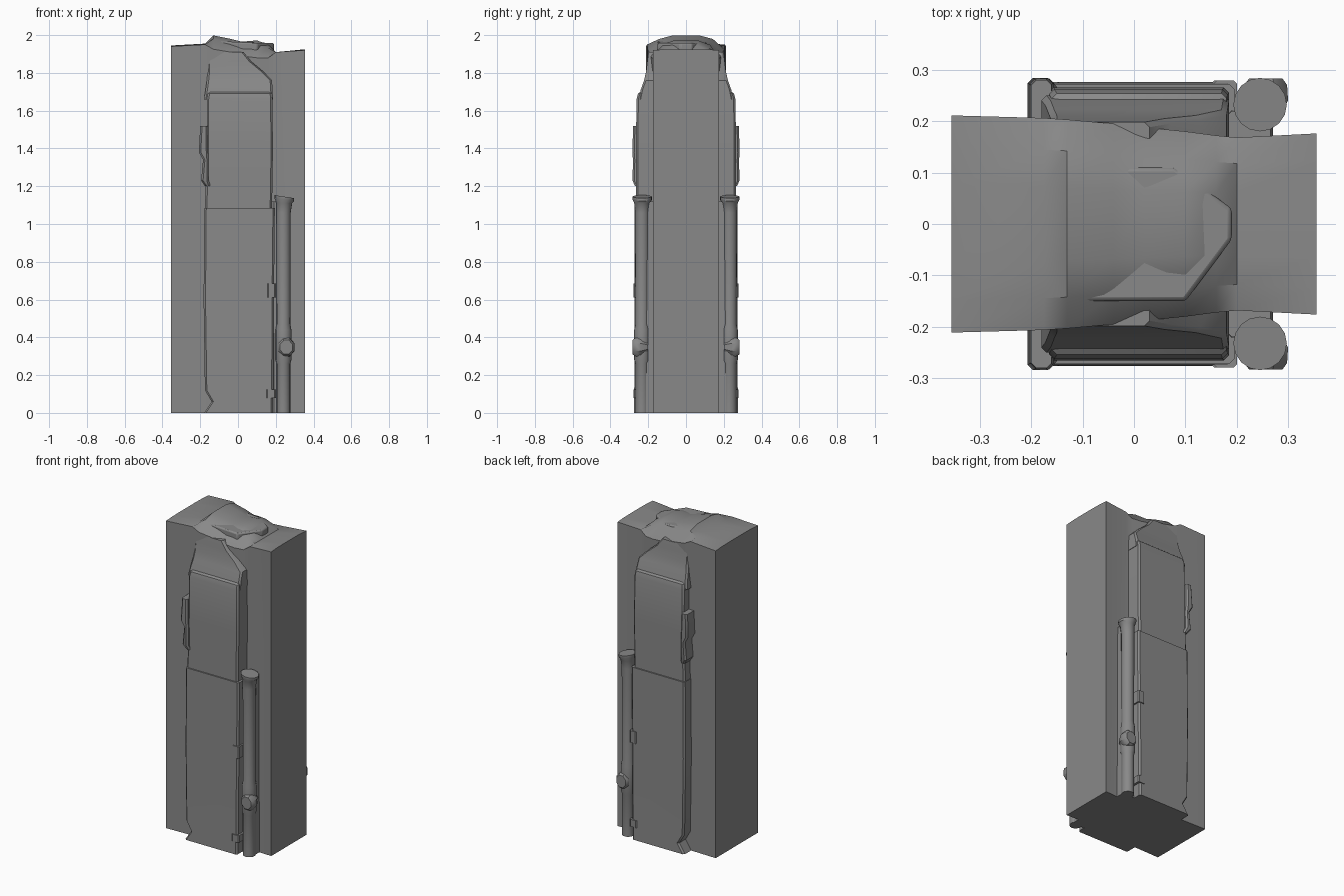
import bpy, bmesh, math

if "Cube" in bpy.data.objects:
    bpy.data.objects.remove(bpy.data.objects["Cube"])

# Dark grey finish shared by every part
grey = bpy.data.materials.new("dark_grey")
grey.diffuse_color = (0.25, 0.25, 0.25, 1.0)
grey.use_nodes = True
grey.node_tree.nodes["Principled BSDF"].inputs["Base Color"].default_value = grey.diffuse_color


def finish(name, bm, mirror=True, bevel=0.0):
    """Turn a bmesh into a named object, mirrored from front (-y) to back."""
    bmesh.ops.recalc_face_normals(bm, faces=bm.faces[:])
    mesh = bpy.data.meshes.new(name)
    bm.to_mesh(mesh)
    bm.free()
    mesh.materials.append(grey)
    ob = bpy.data.objects.new(name, mesh)
    bpy.context.collection.objects.link(ob)
    if bevel:
        b = ob.modifiers.new("bevel", 'BEVEL')
        b.width, b.segments = bevel, 2
    if mirror:
        m = ob.modifiers.new("mirror", 'MIRROR')
        m.use_axis = (False, True, False)
        m.use_mirror_merge = False
    bpy.ops.object.select_all(action='DESELECT')
    ob.select_set(True)
    bpy.context.view_layer.objects.active = ob
    bpy.ops.object.shade_smooth_by_angle(angle=math.radians(35))
    return ob


def loft(name, loops, **kw):
    """Skin a stack of equal-length point loops and cap both ends."""
    bm = bmesh.new()
    rings = [[bm.verts.new(p) for p in loop] for loop in loops]
    n = len(rings[0])
    for a, b in zip(rings, rings[1:]):
        for i in range(n):
            j = (i + 1) % n
            bm.faces.new((a[i], a[j], b[j], b[i]))
    bm.faces.new(rings[0])
    bm.faces.new(rings[-1])
    return finish(name, bm, **kw)


def slab(x0, x1, front, z, back=-0.1, c=0.01):
    """Horizontal panel section with chamfered front corners."""
    return [(x0, back, z), (x1, back, z), (x1, front + c, z), (x1 - c, front, z),
            (x0 + c, front, z), (x0, front + c, z)]


def circle(cx, cy, z, r, n=16, tilt=0.0):
    return [(cx + r * math.cos(t), cy + r * math.sin(t), z + tilt * math.cos(t))
            for t in (2 * math.pi * i / n for i in range(n))]


# Main body: stations along x = (x, half depth, edge height, crown height)
stations = [(-0.355, 0.211, 1.94, 1.945), (-0.175, 0.206, 1.95, 1.955),
            (-0.13, 0.203, 1.925, 1.998), (-0.04, 0.195, 1.91, 1.98),
            (0.02, 0.188, 1.89, 1.965), (0.10, 0.18, 1.88, 1.972),
            (0.16, 0.172, 1.88, 1.95), (0.20, 0.168, 1.91, 1.91),
            (0.355, 0.176, 1.92, 1.925)]
loops = []
for x, w, e, c in stations:
    m = e + (c - e) * 0.75
    loops.append([(x, -w, 0), (x, -w, e), (x, -w * 0.7, m), (x, -w * 0.35, c),
                  (x, w * 0.35, c), (x, w * 0.7, m), (x, w, e), (x, w, 0)])
loft("main_body", loops, mirror=False)

# Lower panel, notched near its foot
loft("lower_panel", [slab(-0.18, 0.185, -0.276, 0.0), slab(-0.14, 0.185, -0.275, 0.06),
                     slab(-0.175, 0.188, -0.274, 0.12), slab(-0.182, 0.19, -0.273, 0.6),
                     slab(-0.178, 0.195, -0.272, 1.085)])

# Upper panel with a rounded top
loft("upper_panel", [slab(-0.175, 0.18, -0.264, 1.08), slab(-0.165, 0.185, -0.265, 1.4),
                     slab(-0.165, 0.182, -0.262, 1.66), slab(-0.16, 0.18, -0.254, 1.69),
                     slab(-0.15, 0.172, -0.235, 1.705)])

# Sloping shoulder above the upper panel, blending into the body
loft("shoulder", [slab(-0.18, 0.185, -0.25, 1.66), slab(-0.172, 0.183, -0.24, 1.71),
                  slab(-0.165, 0.18, -0.222, 1.76), slab(-0.16, 0.13, -0.211, 1.81),
                  slab(-0.16, 0.07, -0.205, 1.86), slab(-0.15, 0.03, -0.198, 1.91)])

# Raised slab on the crown
loft("crown_plate", [[(-0.14, -0.15, z), (0.1, -0.15, z - d), (0.19, -0.03, z - d),
                      (0.19, 0.03, z - d), (0.08, 0.11, z - d), (-0.14, 0.11, z)]
                     for z, d in ((1.90, 0.0), (1.97, 0.012))], mirror=False, bevel=0.008)

# Side strip beside the upper panel
loft("side_strip", [slab(-0.175, -0.145, -0.270, 1.20), slab(-0.195, -0.155, -0.283, 1.23),
                    slab(-0.185, -0.155, -0.281, 1.34), slab(-0.207, -0.158, -0.284, 1.38),
                    slab(-0.20, -0.16, -0.280, 1.52)])

# Pipe backing and pipe with collar
loft("pipe_backing", [slab(0.18, 0.27, -0.225, 0.0), slab(0.18, 0.265, -0.22, 1.12)])
tx, ty = 0.241, -0.232
loft("pipe", [circle(tx, ty, 0.0, 0.036), circle(tx, ty, 0.26, 0.036),
              circle(tx, ty, 0.28, 0.042), circle(tx, ty, 0.44, 0.042),
              circle(tx, ty, 0.47, 0.036), circle(tx, ty, 1.06, 0.038),
              circle(tx + 0.004, ty, 1.11, 0.042), circle(tx + 0.004, ty, 1.13, 0.052, tilt=-0.008),
              circle(tx + 0.004, ty, 1.145, 0.052, tilt=-0.008)])

# Eight-sided knob on the pipe
loft("pipe_knob", [[(0.256 + r * math.cos(a), y, 0.348 + 1.15 * r * math.sin(a))
                    for a in (math.pi / 4 * i + math.pi / 8 for i in range(8))]
                   for y, r in ((-0.20, 0.025), (-0.24, 0.047), (-0.27, 0.045), (-0.283, 0.035))])

# Small clips on the panel edge
for z0, z1, x0 in ((0.61, 0.685, 0.155), (0.08, 0.125, 0.15)):
    loft("panel_clip", [slab(x0, 0.2, -0.279, z0, c=0.006), slab(x0, 0.2, -0.279, z1, c=0.006)])
